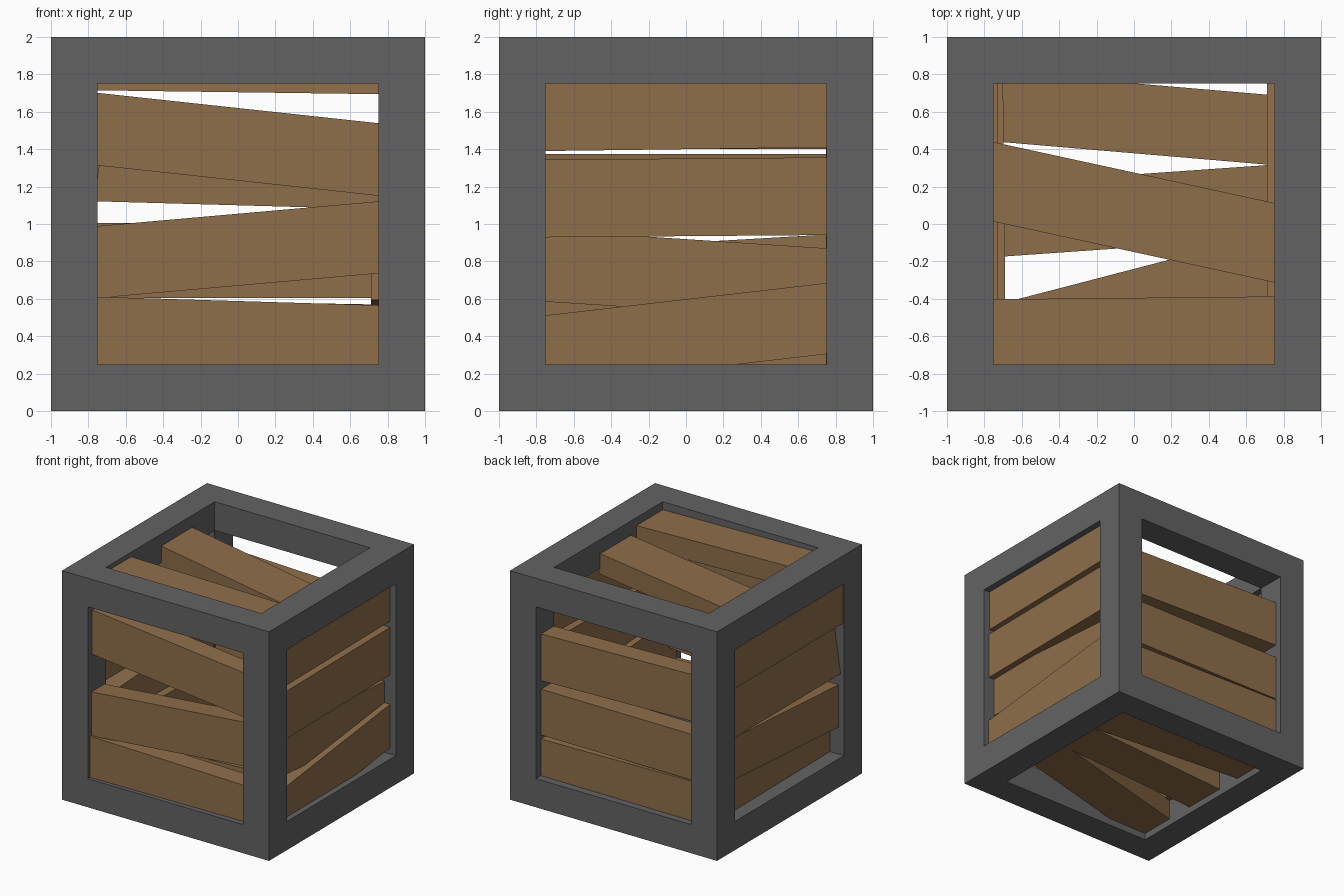
import bpy, bmesh, math
from mathutils import Vector

if "Cube" in bpy.data.objects:
    bpy.data.objects.remove(bpy.data.objects["Cube"])


def material(name, rgb):
    m = bpy.data.materials.new(name)
    m.diffuse_color = (*rgb, 1.0)
    m.use_nodes = True
    m.node_tree.nodes["Principled BSDF"].inputs["Base Color"].default_value = m.diffuse_color
    return m


GREY = material("dark grey frame", (0.124, 0.124, 0.124))
WOOD = material("brown wood", (0.275, 0.157, 0.07))


def finish(name, bm, mat):
    bmesh.ops.recalc_face_normals(bm, faces=bm.faces)
    me = bpy.data.meshes.new(name)
    bm.to_mesh(me)
    bm.free()
    me.materials.append(mat)
    ob = bpy.data.objects.new(name, me)
    bpy.context.collection.objects.link(ob)
    return ob


# Frame: 3x3x3 cells, keeping the edge and corner cells, only outside faces
def frame():
    cuts = (-1, -0.75, 0.75, 1)

    def solid(c):
        return all(0 <= i <= 2 for i in c) and sum(i != 1 for i in c) >= 2

    bm = bmesh.new()
    for n in range(27):
        c = (n % 3, n // 3 % 3, n // 9)
        if not solid(c):
            continue
        for axis in range(3):
            for side in (0, 1):
                nb = list(c)
                nb[axis] += 2 * side - 1
                if solid(nb):
                    continue
                a, b = (axis + 1) % 3, (axis + 2) % 3
                vs = []
                for da, db in ((0, 0), (1, 0), (1, 1), (0, 1)):
                    p = [0, 0, 0]
                    p[axis] = cuts[c[axis] + side]
                    p[a] = cuts[c[a] + da]
                    p[b] = cuts[c[b] + db]
                    vs.append(bm.verts.new((p[0], p[1], p[2] + 1)))
                bm.faces.new(vs)
    bmesh.ops.remove_doubles(bm, verts=bm.verts, dist=0.001)
    finish("frame", bm, GREY)


# Each side: direction along planks, across planks, outward
X, Y, Z = Vector((1, 0, 0)), Vector((0, 1, 0)), Vector((0, 0, 1))
SIDES = {
    "front": (X, Z, -Y), "back": (X, Z, Y),
    "right": (Y, Z, X), "left": (Y, Z, -X),
    "top": (X, Y, Z), "bottom": (X, Y, -Z),
}
LENGTH, THICK = 1.75, 0.18


def plank(name, side, low, high, slope, d0, d1, roll=0.0):
    """low/high: edges at mid length; d0/d1: recess at the two ends."""
    u, v, n = SIDES[side]
    base = 0.0 if v is Z else 1.0   # upright sides measure from the ground
    ang = math.atan(slope)
    w = (high - low) * math.cos(ang)
    mid = (low + high) / 2
    bm = bmesh.new()
    bmesh.ops.create_cube(bm, size=1)
    for vert in bm.verts:
        a, b, c = vert.co.x * LENGTH, vert.co.y * w, vert.co.z * THICK
        s = a * math.cos(ang) - b * math.sin(ang)
        t = mid + a * math.sin(ang) + b * math.cos(ang) - c * roll
        depth = (d0 + d1) / 2 + (d1 - d0) * a / 1.5 + roll * b
        h = 1 - depth - THICK / 2 + c
        vert.co = u * s + v * t + n * h + Z * (base + (1 - base))
        if v is Z:
            vert.co.z -= 1
    finish(name, bm, WOOD)


frame()
PLANKS = {
    "front": [(1.232, 1.62, -0.108, 0.06, 0.06),
              (0.67, 1.055, 0.088, 0.05, 0.05),
              (0.20, 0.588, -0.03, 0.03, 0.05)],
    "back": [(1.10, 1.508, -0.028, 0.06, 0.07),
             (0.605, 1.005, 0.0, 0.06, 0.07),
             (0.19, 0.583, -0.018, 0.06, 0.07)],
    "right": [(1.40, 1.79, 0.013, 0.06, 0.055),
              (0.935, 1.35, 0.008, 0.055, 0.055),
              (0.536, 0.919, -0.065, 0.11, 0.11),
              (0.218, 0.598, 0.115, 0.05, 0.055)],
    "left": [(1.402, 1.79, 0.0, 0.01, 0.01),
             (0.97, 1.36, 0.0, 0.06, 0.06, 0.15),
             (0.53, 0.90, 0.058, 0.05, 0.06),
             (0.225, 0.62, -0.025, 0.135, 0.12)],
    "top": [(-0.15, 0.275, -0.217, 0.105, 0.125),
            (-0.80, -0.395, 0.01, 0.04, 0.07)],
    "bottom": [(0.378, 0.752, -0.085, 0.06, 0.06),
               (-0.125, 0.265, 0.07, 0.06, 0.06),
               (-0.655, -0.24, 0.26, 0.06, 0.06)],
}
for side, rows in PLANKS.items():
    for i, row in enumerate(rows):
        plank(f"{side}_plank_{i + 1}", side, *row)
